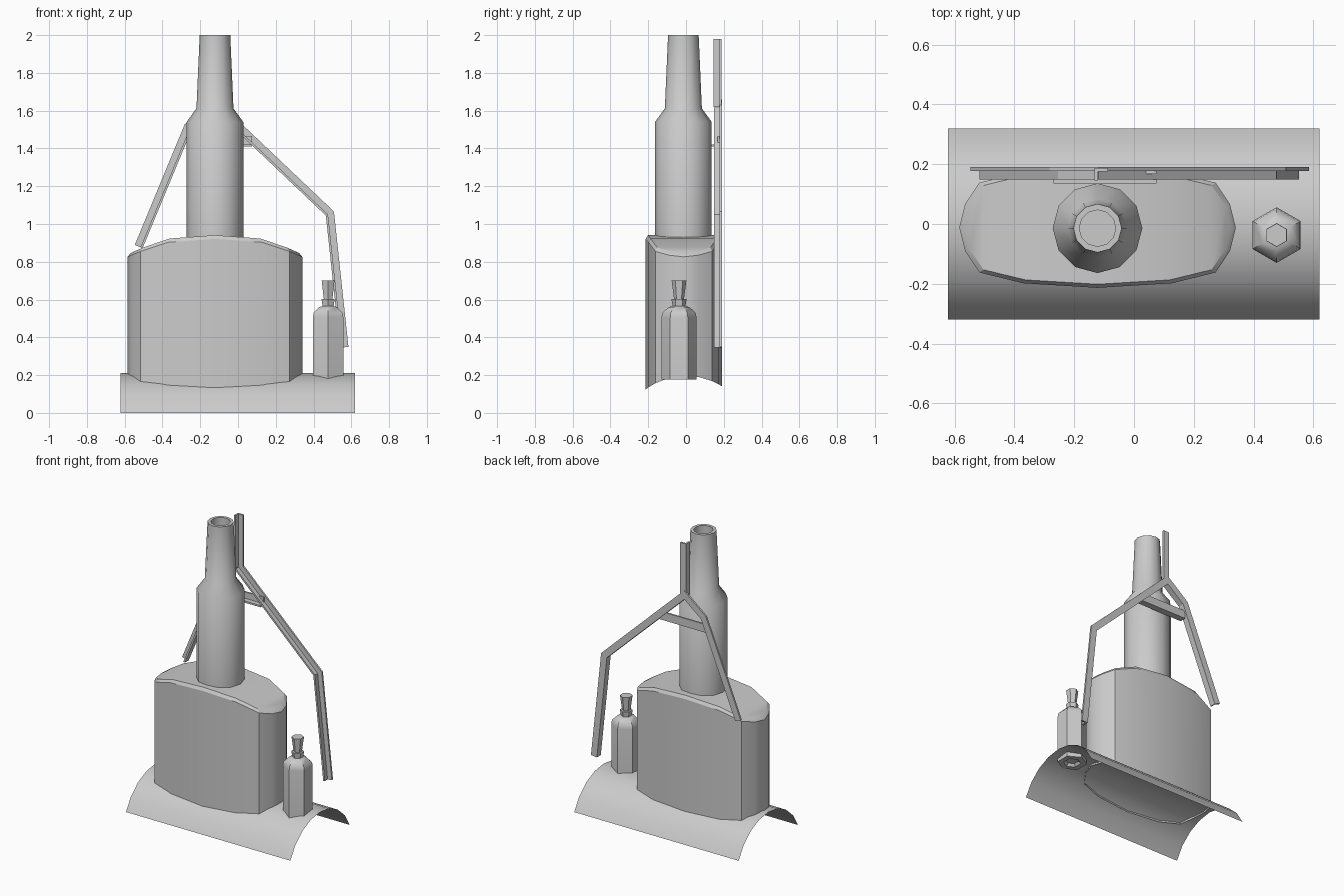
import bpy, bmesh, math
from mathutils import Vector

if "Cube" in bpy.data.objects:
    bpy.data.objects.remove(bpy.data.objects["Cube"])


def finish(name, bm, fix_normals=True, angle=35):
    if fix_normals:
        bmesh.ops.recalc_face_normals(bm, faces=bm.faces)
    me = bpy.data.meshes.new(name)
    bm.to_mesh(me)
    bm.free()
    ob = bpy.data.objects.new(name, me)
    bpy.context.collection.objects.link(ob)
    bpy.ops.object.select_all(action='DESELECT')
    ob.select_set(True)
    bpy.context.view_layer.objects.active = ob
    bpy.ops.object.shade_smooth_by_angle(angle=math.radians(angle))
    return ob


def bridge(bm, a, b, closed=True):
    n = len(a)
    for i in range(n if closed else n - 1):
        j = (i + 1) % n
        bm.faces.new((a[i], a[j], b[j], b[i]))


def lathe(name, profile, centre, sides, turn=0.0):
    """Closed lathe: profile is (radius, z); both ends are capped."""
    bm = bmesh.new()
    rings = []
    for r, z in profile:
        rings.append([bm.verts.new((centre[0] + r * math.cos(turn + math.tau * k / sides),
                                    centre[1] + r * math.sin(turn + math.tau * k / sides), z))
                      for k in range(sides)])
    for a, b in zip(rings, rings[1:]):
        bridge(bm, a, b)
    bm.faces.new(rings[0][::-1])
    bm.faces.new(rings[-1])
    return finish(name, bm)


def angle_rail(name, path, section):
    """Sweep a section of (outward offset, y) along an xz path with mitred corners."""
    bm = bmesh.new()
    pts = [Vector(p) for p in path]
    dirs = [(b - a).normalized() for a, b in zip(pts, pts[1:])]
    rings = []
    for i, p in enumerate(pts):
        d0, d1 = dirs[max(i - 1, 0)], dirs[min(i, len(dirs) - 1)]
        n0, n1 = Vector((-d0.y, d0.x)), Vector((-d1.y, d1.x))
        m = (n0 + n1) / (1 + n0.dot(n1))
        rings.append([bm.verts.new((p.x + m.x * o, y, p.y + m.y * o)) for o, y in section])
    for a, b in zip(rings, rings[1:]):
        bridge(bm, a, b)
    bm.faces.new(rings[0][::-1])
    bm.faces.new(rings[-1])
    return finish(name, bm, angle=20)


# Curved roof sheet, a single open surface
HALF, RISE = 0.32, 0.21
R = (HALF ** 2 + RISE ** 2) / (2 * RISE)


def sheet_z(y):
    return math.sqrt(R * R - y * y) - R + RISE


bm = bmesh.new()
SEG = 8
span = math.asin(HALF / R)
rows = []
for x in (-0.622, 0.62):
    row = []
    for k in range(SEG + 1):
        t = -span + 2 * span * k / SEG
        row.append(bm.verts.new((x, R * math.sin(t), R * math.cos(t) - R + RISE)))
    rows.append(row)
bridge(bm, rows[1], rows[0], closed=False)
for f in bm.faces:
    f.normal_update()
    if f.normal.z < 0:
        f.normal_flip()
finish("roof_sheet", bm, fix_normals=False)

# Oval chimney body: quarter outline (x, y, rim height), mirrored to 16 points
quarter = [(0.4625, 0, 0.826), (0.443, 0.078, 0.835), (0.395, 0.15, 0.855),
           (0.25, 0.186, 0.903), (0, 0.2015, 0.921)]
half = quarter + [(-x, y, z) for x, y, z in quarter[-2::-1]]
outline = half + [(x, -y, z) for x, y, z in half[-2:0:-1]]
CX, CY = -0.122, -0.012
bm = bmesh.new()
low = [bm.verts.new((CX + x, CY + y, sheet_z(CY + y) - 0.013)) for x, y, z in outline]
rim = [bm.verts.new((CX + x, CY + y, z)) for x, y, z in outline]
top = [bm.verts.new((CX + x * 0.965, CY + y * 0.94, z + 0.02)) for x, y, z in outline]
bridge(bm, low, rim)
bridge(bm, rim, top)
n = len(top)
bm.faces.new((top[0], top[1], top[n - 1]))
for i in range(1, n // 2 - 1):
    bm.faces.new((top[i], top[i + 1], top[n - i - 1], top[n - i]))
bm.faces.new((top[n // 2 - 1], top[n // 2], top[n // 2 + 1]))
finish("chimney_body", bm, angle=30)

# Round flue with a shoulder, a tapered pipe and a hollow mouth
lathe("flue_pipe", [(0.15, 0.9), (0.15, 1.54), (0.098, 1.612), (0.081, 2.0),
                    (0.061, 2.0), (0.061, 1.86)], (-0.122, -0.014), 12)

# Bottle with a recessed base, and its stopper
BC = (0.477, -0.037)
lathe("bottle", [(0.04, 0.195), (0.055, 0.178), (0.093, 0.178), (0.093, 0.505), (0.088, 0.53),
                 (0.055, 0.56), (0.034, 0.565), (0.04, 0.602)], BC, 6, math.pi / 6)
lathe("bottle_stopper", [(0.026, 0.6), (0.039, 0.7)], BC, 6, math.pi / 6)

# Angle-iron frame behind the flue: legs and arms in one sweep, then post and brace
angle_iron = [(0, 0.148), (0.012, 0.148), (0.012, 0.178), (0.045, 0.178), (0.045, 0.19), (0, 0.19)]
angle_rail("frame_legs", [(-0.505, 0.872), (-0.245, 1.5), (-0.12, 1.6),
                          (0.465, 1.045), (0.54, 0.345)], angle_iron)
angle_rail("frame_post", [(-0.132, 1.62), (-0.132, 1.98)],
           [(-o if o else 0.0, y - 0.002) for o, y in angle_iron])
angle_rail("frame_brace", [(-0.27, 1.41), (0.075, 1.41)],
           [(0, 0.135), (0.012, 0.135), (0.012, 0.168), (0.055, 0.168), (0.055, 0.18), (0, 0.18)])
